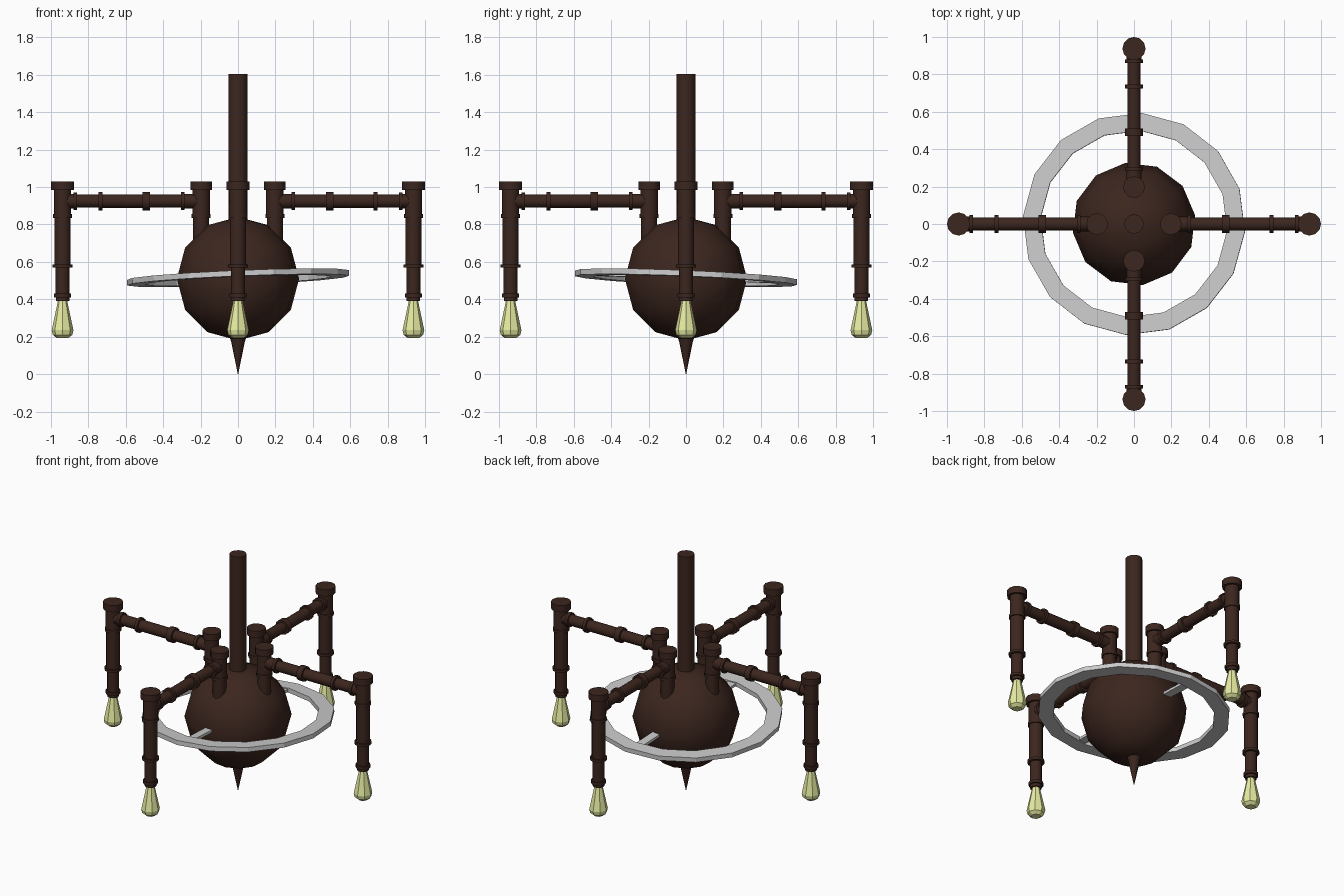
import bpy, bmesh
from math import sin, cos, pi, radians
from mathutils import Matrix, Vector

if "Cube" in bpy.data.objects:
    bpy.data.objects.remove(bpy.data.objects["Cube"])


def material(name, rgb):
    m = bpy.data.materials.new(name)
    m.diffuse_color = (*rgb, 1)
    m.use_nodes = True
    m.node_tree.nodes["Principled BSDF"].inputs["Base Color"].default_value = m.diffuse_color
    return m


BRONZE = material("dark_bronze", (0.045, 0.019, 0.013))
GLOW = material("bulb_glass", (0.80, 0.84, 0.36))


def finish(name, bm, mat=None, smooth=True, angle=40):
    bmesh.ops.recalc_face_normals(bm, faces=bm.faces)
    me = bpy.data.meshes.new(name)
    bm.to_mesh(me)
    bm.free()
    ob = bpy.data.objects.new(name, me)
    bpy.context.collection.objects.link(ob)
    if mat:
        me.materials.append(mat)
    if smooth:
        bpy.ops.object.select_all(action='DESELECT')
        ob.select_set(True)
        bpy.context.view_layer.objects.active = ob
        bpy.ops.object.shade_smooth_by_angle(angle=radians(angle))
    return ob


def lathe(name, profile, matrix=Matrix(), sides=12, mat=BRONZE, smooth=True):
    """Revolve (radius, height) points about z, cap both ends, then transform."""
    bm = bmesh.new()
    rings = [[bm.verts.new(matrix @ Vector((r * cos(2 * pi * i / sides),
                                            r * sin(2 * pi * i / sides), h)))
              for i in range(sides)] for r, h in profile]
    for a, b in zip(rings, rings[1:]):
        for i in range(sides):
            j = (i + 1) % sides
            bm.faces.new((a[i], a[j], b[j], b[i]))
    bm.faces.new(rings[0])
    bm.faces.new(rings[-1])
    return finish(name, bm, mat, smooth)


def stepped(*sections):
    """Profile from (start, end, radius) pipe sections."""
    return [p for a, b, r in sections for p in ((r, a), (r, b))]


# central globe
bm = bmesh.new()
bmesh.ops.create_uvsphere(bm, u_segments=12, v_segments=6, radius=0.33,
                          matrix=Matrix.Translation((0, 0, 0.51)) @ Matrix.Rotation(radians(8), 4, 'Z'))
finish("globe", bm, BRONZE, angle=60)

# hanging rod and bottom spike
lathe("ceiling_rod", stepped((0.80, 1.605, 0.052)))
lathe("bottom_spike", [(0.045, 0.20), (0.036, 0.17), (0.001, 0.0)])

# tilted flat ring
tilt = (Matrix.Translation((0, 0, 0.515))
        @ Vector((0, 0, 1)).rotation_difference(Vector((-0.042, 0.042, 1))).to_matrix().to_4x4())
bm = bmesh.new()
section = [(0.50, -0.015), (0.595, -0.015), (0.595, 0.015), (0.50, 0.015)]
N = 16
loops = []
for i in range(N):
    a = radians(18.5) + 2 * pi * i / N
    loops.append([bm.verts.new(tilt @ Vector((r * cos(a), r * sin(a), h))) for r, h in section])
for i in range(N):
    a, b = loops[i], loops[(i + 1) % N]
    for k in range(4):
        m = (k + 1) % 4
        bm.faces.new((a[k], b[k], b[m], a[m]))
finish("ring", bm, smooth=False)

# two struts holding the ring
for side in (-1, 1):
    bm = bmesh.new()
    bmesh.ops.create_cube(bm, size=1, matrix=tilt @ Matrix.Translation((0, side * 0.405, 0))
                          @ Matrix.Diagonal((0.055, 0.23, 0.018, 1)))
    finish("ring_strut", bm, smooth=False)

# four pipe arms, each with a riser, a cross pipe, a drop pipe and a bulb
riser = stepped((0.68, 0.835, 0.043), (0.835, 0.855, 0.051), (0.855, 0.985, 0.046), (0.985, 1.03, 0.058))
cross = stepped((0.20, 0.285, 0.039), (0.285, 0.305, 0.048), (0.305, 0.47, 0.035),
                (0.47, 0.51, 0.049), (0.51, 0.725, 0.036), (0.725, 0.745, 0.049),
                (0.745, 0.86, 0.035), (0.86, 0.88, 0.047), (0.88, 0.94, 0.039))
drop = stepped((0.39, 0.41, 0.036), (0.41, 0.43, 0.046), (0.43, 0.57, 0.037),
               (0.57, 0.587, 0.053), (0.587, 0.835, 0.043), (0.835, 0.855, 0.051),
               (0.855, 0.985, 0.046), (0.985, 1.03, 0.062))
bulb = [(0.024, 0.40), (0.026, 0.385), (0.058, 0.235), (0.052, 0.21), (0.030, 0.192)]

for k in range(4):
    turn = Matrix.Rotation(k * pi / 2, 4, 'Z')
    inner = turn @ Matrix.Translation((0.197, 0, 0))
    outer = turn @ Matrix.Translation((0.938, 0, 0))
    along = turn @ Matrix.Translation((0, 0, 0.925)) @ Matrix.Rotation(pi / 2, 4, 'Y')
    lathe("arm_riser", riser, inner)
    lathe("arm_cross_pipe", cross, along)
    lathe("arm_drop_pipe", drop, outer)
    lathe("bulb", bulb, outer, sides=8, mat=GLOW, smooth=False)
